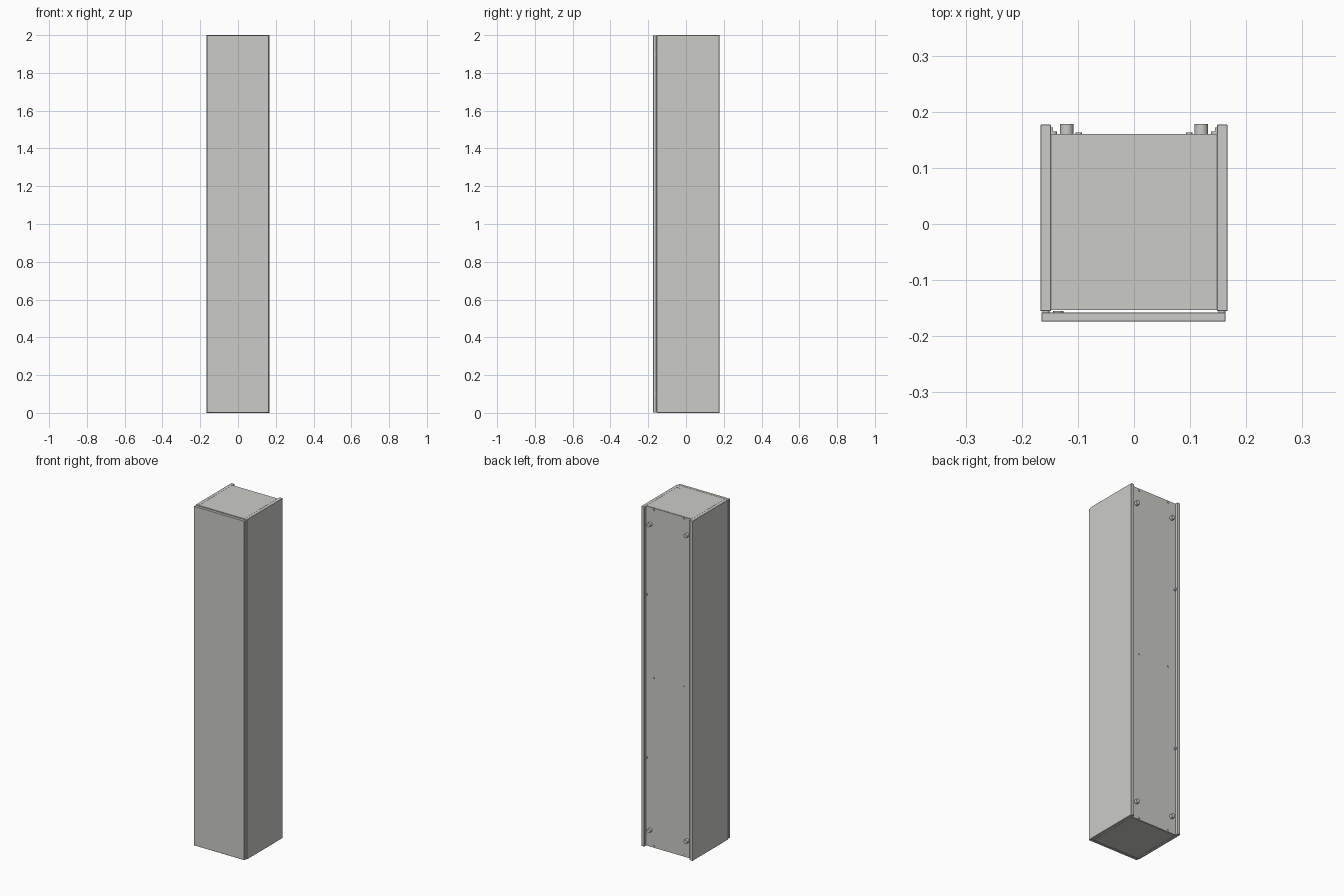
import bpy, math

if "Cube" in bpy.data.objects:
    bpy.data.objects.remove(bpy.data.objects["Cube"])

def material(name, c):
    m = bpy.data.materials.new(name)
    m.diffuse_color = (*c, 1)
    m.use_nodes = True
    m.node_tree.nodes["Principled BSDF"].inputs["Base Color"].default_value = m.diffuse_color
    return m

PANEL = material("warm_grey", (0.60, 0.60, 0.57))

def box(name, x, y, z, bevel=0.0):
    """Box from (min, max) ranges."""
    bpy.ops.mesh.primitive_cube_add(size=1, location=[(a + b) / 2 for a, b in (x, y, z)])
    o = bpy.context.object
    o.name = name
    o.scale = [b - a for a, b in (x, y, z)]
    bpy.ops.object.transform_apply(location=False, rotation=False, scale=True)
    o.data.materials.append(PANEL)
    if bevel:
        b = o.modifiers.new("bevel", 'BEVEL')
        b.width = bevel
        b.segments = 1
    return o

def cyl(name, r, depth, loc, axis='Y', sides=24):
    rot = {'X': (0, math.pi / 2, 0), 'Y': (math.pi / 2, 0, 0), 'Z': (0, 0, 0)}[axis]
    bpy.ops.mesh.primitive_cylinder_add(vertices=sides, radius=r, depth=depth,
                                        location=loc, rotation=rot)
    o = bpy.context.object
    o.name = name
    o.data.materials.append(PANEL)
    bpy.ops.object.shade_smooth_by_angle()
    return o

# carcass panels
for s, side in ((-1, "left"), (1, "right")):
    box(side + "_side_panel", sorted((s * 0.1475, s * 0.167)), (-0.155, 0.177), (0, 2), 0.001)
for name, z in (("bottom_panel", 0.0), ("fixed_shelf", 0.99), ("top_panel", 1.98)):
    box(name, (-0.1475, 0.1475), (-0.153, 0.1555), (z, z + 0.02))

# thin back panel, its edges sitting in the side grooves
box("back_panel", (-0.153, 0.153), (0.1555, 0.160), (0.001, 1.999))

# door, with a small gap to the carcass
box("door", (-0.165, 0.163), (-0.174, -0.1575), (0.002, 1.998), 0.001)

for z in (0.1, 1.9):
    # hinge cups and arms behind the door
    cyl("hinge_cup", 0.009, 0.004, (-0.135, -0.157, z))
    box("hinge_arm", (-0.1475, -0.138), (-0.153, -0.10), (z - 0.007, z + 0.007))
    for s in (-1, 1):
        # wall spacers on the back and pads on the front edges
        cyl("wall_spacer", 0.012, 0.018, (s * 0.12, 0.169, z))
        cyl("door_pad", 0.006, 0.003, (s * 0.157, -0.1562, z))

for s in (-1, 1):
    # screw heads along the back panel
    for z in (0.012, 1.0, 1.988):
        cyl("back_screw", 0.0055, 0.004, (s * 0.0985, 0.1615, z), sides=16)
    # wedges pinning the back panel to the sides
    for z in (0.52, 1.48):
        cyl("back_wedge", 0.008, 0.005, (s * 0.145, 0.162, z), sides=16)
        box("wedge_stem", sorted((s * 0.1445, s * 0.1485)), (0.160, 0.172), (z - 0.006, z + 0.006))
    # connector screws on the top and bottom
    for z in (0.0005, 1.9995):
        cyl("connector_screw", 0.0065, 0.001, (s * 0.135, -0.124, z), 'Z', 16)
        for a in range(3):
            o = box("screw_cross", (-0.0075, 0.0075), (-0.001, 0.001), (-0.0006, 0.0006))
            o.location = (s * 0.135, -0.124, z)
            o.rotation_euler.z = a * math.pi / 3
